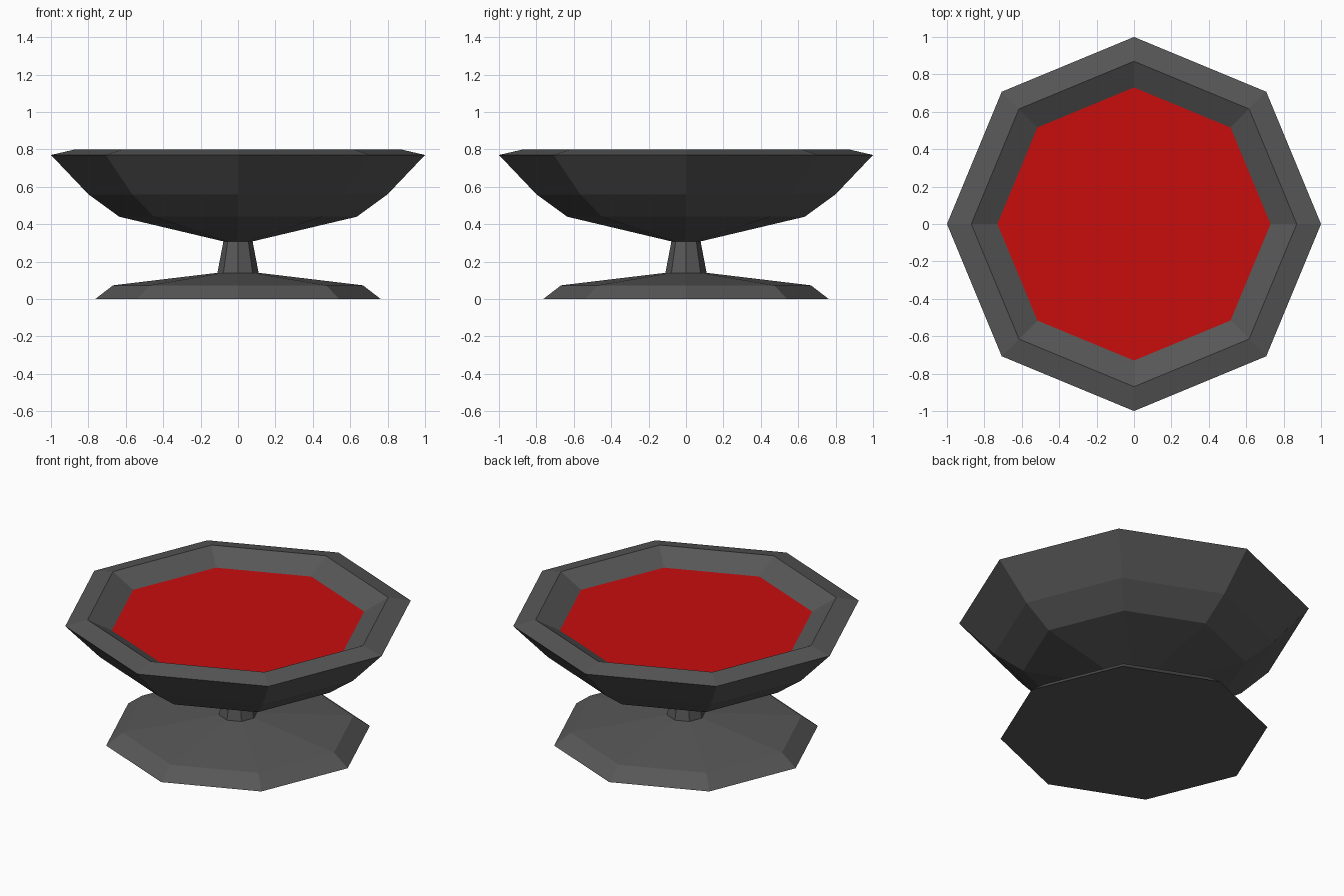
import bpy, bmesh, math

if "Cube" in bpy.data.objects:
    bpy.data.objects.remove(bpy.data.objects["Cube"])

SIDES = 8


def material(name, rgb):
    m = bpy.data.materials.new(name)
    m.diffuse_color = (*rgb, 1.0)
    m.use_nodes = True
    m.node_tree.nodes["Principled BSDF"].inputs["Base Color"].default_value = m.diffuse_color
    return m


def lathe(name, profile, mat, cap_bottom=False, cap_top=False):
    """Eight-sided lathe of (radius, height) points, listed bottom to top."""
    bm = bmesh.new()
    rings = []
    for r, z in profile:
        rings.append([bm.verts.new((r * math.cos(math.tau * i / SIDES),
                                    r * math.sin(math.tau * i / SIDES), z))
                      for i in range(SIDES)])
    for a, b in zip(rings, rings[1:]):
        for i in range(SIDES):
            j = (i + 1) % SIDES
            bm.faces.new((a[i], a[j], b[j], b[i]))
    if cap_bottom:
        bm.faces.new(rings[0][::-1])
    if cap_top:
        bm.faces.new(rings[-1])
    me = bpy.data.meshes.new(name)
    bm.to_mesh(me)
    bm.free()
    me.materials.append(mat)
    ob = bpy.data.objects.new(name, me)
    bpy.context.collection.objects.link(ob)
    return ob


dark_grey = material("dark_grey", (0.095, 0.095, 0.095))
red = material("red", (0.58, 0.004, 0.004))

# Foot, stem, bowl and rim in one continuous turned profile
lathe("pedestal_bowl", [
    (0.763, 0.0), (0.668, 0.073), (0.11, 0.14), (0.078, 0.308),
    (0.635, 0.44), (0.80, 0.56), (1.0, 0.77), (0.87, 0.80), (0.73, 0.722),
], dark_grey, cap_bottom=True)

# Red liquid surface filling the bowl
lathe("liquid", [(0.73, 0.722)], red, cap_top=True)
